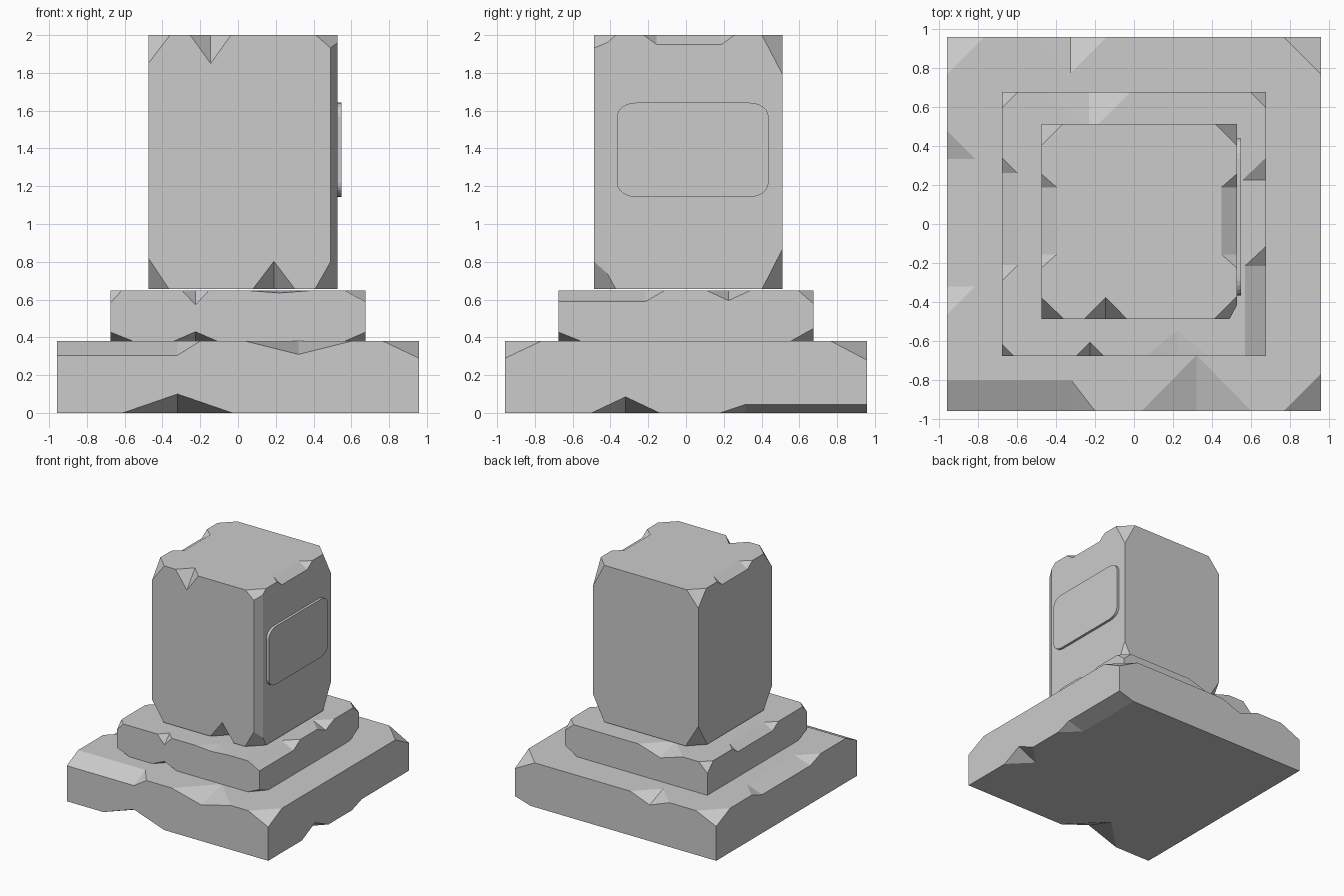
import bpy, bmesh, math
from mathutils import Vector

if "Cube" in bpy.data.objects:
    bpy.data.objects.remove(bpy.data.objects["Cube"])


def new_object(name, bm):
    bmesh.ops.recalc_face_normals(bm, faces=bm.faces)
    me = bpy.data.meshes.new(name)
    bm.to_mesh(me)
    bm.free()
    ob = bpy.data.objects.new(name, me)
    bpy.context.collection.objects.link(ob)
    return ob


class Stone:
    """Box that can have corners and edges chipped off."""

    def __init__(self, name, lo, hi):
        self.lo, self.hi = Vector(lo), Vector(hi)
        bm = bmesh.new()
        bmesh.ops.create_cube(bm, size=1)
        for v in bm.verts:
            v.co = Vector([self.side(i, v.co[i]) for i in range(3)])
        self.ob = new_object(name, bm)

    def side(self, i, s):
        return self.hi[i] if s > 0 else self.lo[i]

    def cut(self, points):
        bm = bmesh.new()
        for p in points:
            bm.verts.new(p)
        res = bmesh.ops.convex_hull(bm, input=bm.verts)
        loose = [v for v in bm.verts if not v.link_faces]
        bmesh.ops.delete(bm, geom=loose, context='VERTS')
        tool = new_object("chip_cutter", bm)
        tool.hide_render = True
        mod = self.ob.modifiers.new("chip", 'BOOLEAN')
        mod.operation, mod.solver, mod.object = 'DIFFERENCE', 'EXACT', tool
        bpy.context.view_layer.objects.active = self.ob
        bpy.ops.object.modifier_apply(modifier=mod.name)
        bpy.data.objects.remove(tool)

    def corner(self, signs, *depth):
        k = Vector([self.side(i, signs[i]) for i in range(3)])
        pts = []
        for i in range(3):
            p = k.copy()
            p[i] -= signs[i] * depth[i]
            pts.append(p)
        mean = sum(pts, Vector()) / 3
        self.cut(pts + [k + (k - mean)])

    def edge(self, axis, su, sv, t0, t1, du, dv, taper):
        u, v = [i for i in range(3) if i != axis]

        def at(t, a, b):
            p = Vector()
            p[axis] = t
            p[u] = self.side(u, su) - su * a
            p[v] = self.side(v, sv) - sv * b
            return p
        pts = [at(t0 - taper, 0, 0), at(t1 + taper, 0, 0),
               at((t0 + t1) / 2, -.1, -.1)]
        for t in {t0, t1}:
            pts += [at(t, du, 0), at(t, 0, dv)]
        self.cut(pts)

    def notch(self, axis, su, sv, tip, half, du, dv):
        self.edge(axis, su, sv, tip, tip, du, dv, half)


X, Y, Z = 0, 1, 2

# Bottom slab
s = Stone("base_slab", (-.957, -.957, 0), (.957, .957, .38))
s.corner((1, -1, 1), .19, .19, .09)
s.corner((1, 1, 1), .19, .19, .1)
s.corner((-1, 1, 1), .19, .19, .085)
s.edge(X, -1, 1, -1.2, -.32, .155, .075, .12)
s.edge(Y, -1, 1, -.32, .333, .145, .05, .143)
s.edge(Y, 1, -1, .315, 1.2, .15, .045, .135)
s.notch(X, -1, 1, .32, .28, .285, .07)
s.notch(X, 1, 1, -.325, .185, .185, .07)
s.notch(X, -1, -1, -.32, .29, .29, .1)
s.notch(Y, 1, -1, -.32, .18, .18, .085)

# Middle slab
s = Stone("middle_slab", (-.676, -.676, .378), (.676, .676, .647))
s.edge(Y, 1, 1, -.9, -.215, .108, .058, .1)
s.edge(Y, -1, 1, -.21, .26, .08, .05, .08)
s.notch(Y, 1, 1, .225, .115, .12, .052)
s.notch(X, -1, 1, .22, .16, .13, .012)
s.notch(X, -1, 1, -.225, .07, .07, .075)
s.notch(X, 1, 1, -.23, .21, .21, .065)
s.notch(X, -1, -1, -.225, .12, .12, .052)
s.corner((-1, -1, 1), .06, .06, .065)
s.corner((-1, 1, 1), .08, .08, .08)
s.corner((1, 1, 1), .08, .08, .07)
s.corner((-1, -1, -1), .125, .125, .05)
s.corner((1, -1, -1), .115, .125, .05)
s.corner((1, 1, -1), .12, .125, .07)

# Upright block
s = Stone("upright_block", (-.475, -.486, .655), (.527, .512, 2))
s.edge(Z, 1, -1, .4, 2.3, .037, .07, .1)
s.corner((1, -1, 1), .115, .115, .1)
s.corner((-1, -1, 1), .115, .11, .15)
s.corner((-1, 1, 1), .11, .11, .13)
s.corner((1, 1, 1), .11, .11, .21)
s.corner((1, -1, -1), .12, .115, .21)
s.corner((-1, -1, -1), .11, .11, .165)
s.corner((1, 1, -1), .11, .11, .215)
s.corner((-1, 1, -1), .12, .12, .2)
for side in (-1, 1):
    s.edge(Y, side, 1, -.155, .187, .08, .05, .07)
s.notch(X, -1, 1, -.145, .108, .11, .15)
s.notch(X, -1, -1, .19, .112, .11, .147)

# Rounded plaque on the right side
bm = bmesh.new()
cy, cz, hy, hz, ry, rz = .0355, 1.3925, .4015, .2495, .1, .075
ring = []
for q, (sy, sz) in enumerate([(1, 1), (-1, 1), (-1, -1), (1, -1)]):
    for k in range(7):
        a = math.radians(90 * q + 15 * k)
        ring.append(bm.verts.new((.515, cy + sy * (hy - ry) + ry * math.cos(a),
                                  cz + sz * (hz - rz) + rz * math.sin(a))))
face = bm.faces.new(ring)
top = bmesh.ops.extrude_face_region(bm, geom=[face])["geom"]
for v in top:
    if isinstance(v, bmesh.types.BMVert):
        v.co.x = .549
bmesh.ops.holes_fill(bm, edges=bm.edges)
new_object("plaque", bm)
